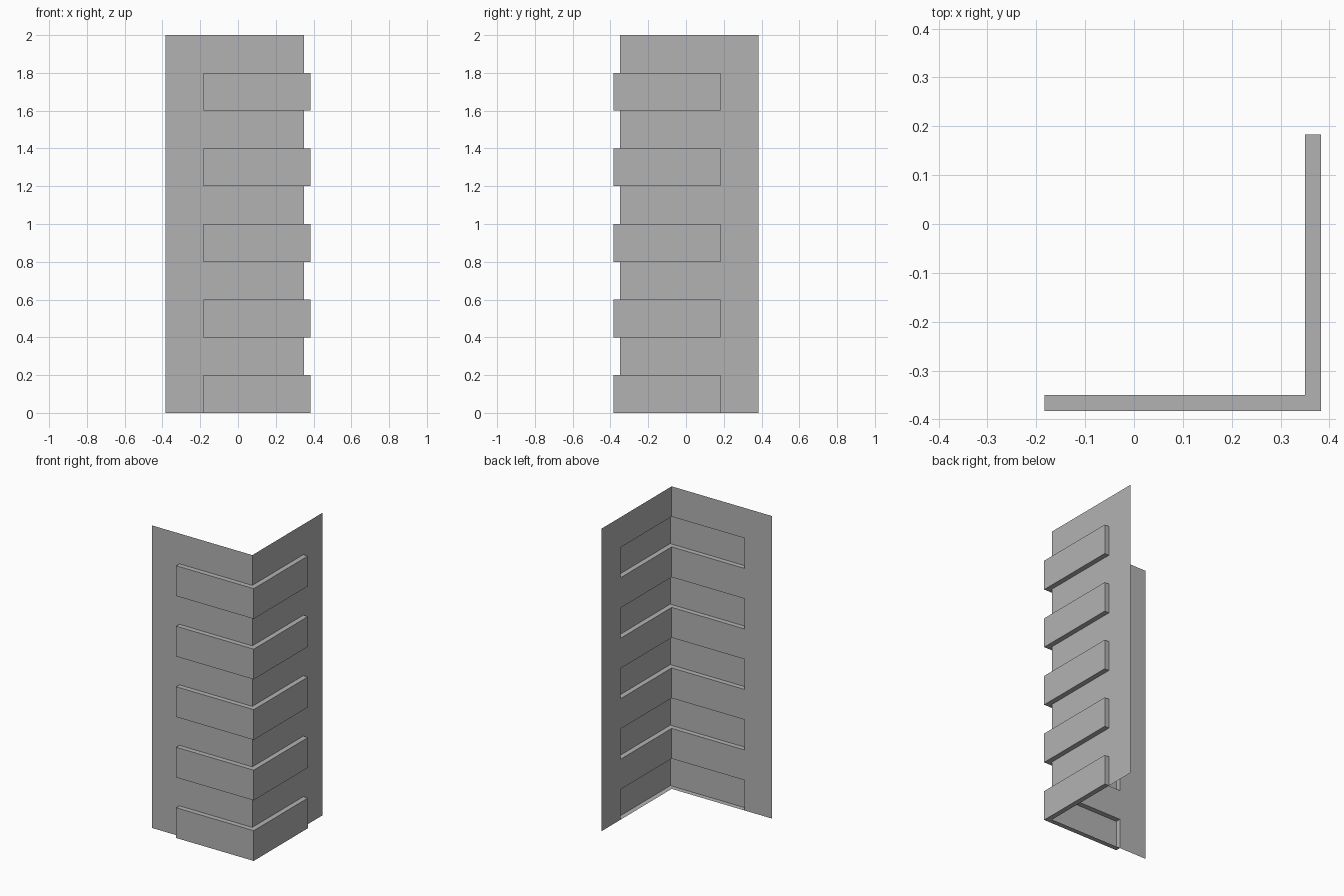
import bpy
import bmesh

cube = bpy.data.objects.get("Cube")
if cube:
    bpy.data.objects.remove(cube, do_unlink=True)

UNIT = 1 / 30
SHEET = 10.5 * UNIT      # distance of the thin walls from the centre
OUTER = 11.5 * UNIT      # face of the raised blocks, and free wall edges
END = 5.5 * UNIT         # where the blocks stop short of the wall edge
STEP = 0.2               # height of each course
COURSES = 10

# Plan outlines of a plain course and of a course with the raised corner block
plain = [(-OUTER, -SHEET), (SHEET, -SHEET), (SHEET, OUTER)]
raised = [(-OUTER, -SHEET), (-END, -SHEET), (-END, -OUTER), (OUTER, -OUTER),
          (OUTER, END), (SHEET, END), (SHEET, OUTER)]
# Two mitred halves of the ledge closing each block above and below
ledges = [[(-END, -OUTER), (OUTER, -OUTER), (SHEET, -SHEET), (-END, -SHEET)],
          [(OUTER, -OUTER), (OUTER, END), (SHEET, END), (SHEET, -SHEET)]]

bm = bmesh.new()


def add_face(points):
    bm.faces.new([bm.verts.new(p) for p in points])


def add_course(outline, low, high):
    for (ax, ay), (bx, by) in zip(outline, outline[1:]):
        add_face([(ax, ay, low), (bx, by, low), (bx, by, high), (ax, ay, high)])


# Corner wall with hollow quoin blocks on alternate courses
for i in range(COURSES):
    low, high = i * STEP, (i + 1) * STEP
    if i % 2:
        add_course(plain, low, high)
        continue
    add_course(raised, low, high)
    for ledge in ledges:
        add_face([(x, y, high) for x, y in ledge])
        add_face([(x, y, low) for x, y in reversed(ledge)])

bmesh.ops.remove_doubles(bm, verts=bm.verts, dist=UNIT / 100)
mesh = bpy.data.meshes.new("corner_wall")
bm.to_mesh(mesh)
bm.free()

# Plain grey finish
grey = bpy.data.materials.new("stone_grey")
grey.use_nodes = True
colour = (0.45, 0.45, 0.45, 1)
grey.diffuse_color = colour
grey.node_tree.nodes["Principled BSDF"].inputs["Base Color"].default_value = colour
mesh.materials.append(grey)

wall = bpy.data.objects.new("corner_wall_with_quoins", mesh)
bpy.context.collection.objects.link(wall)
